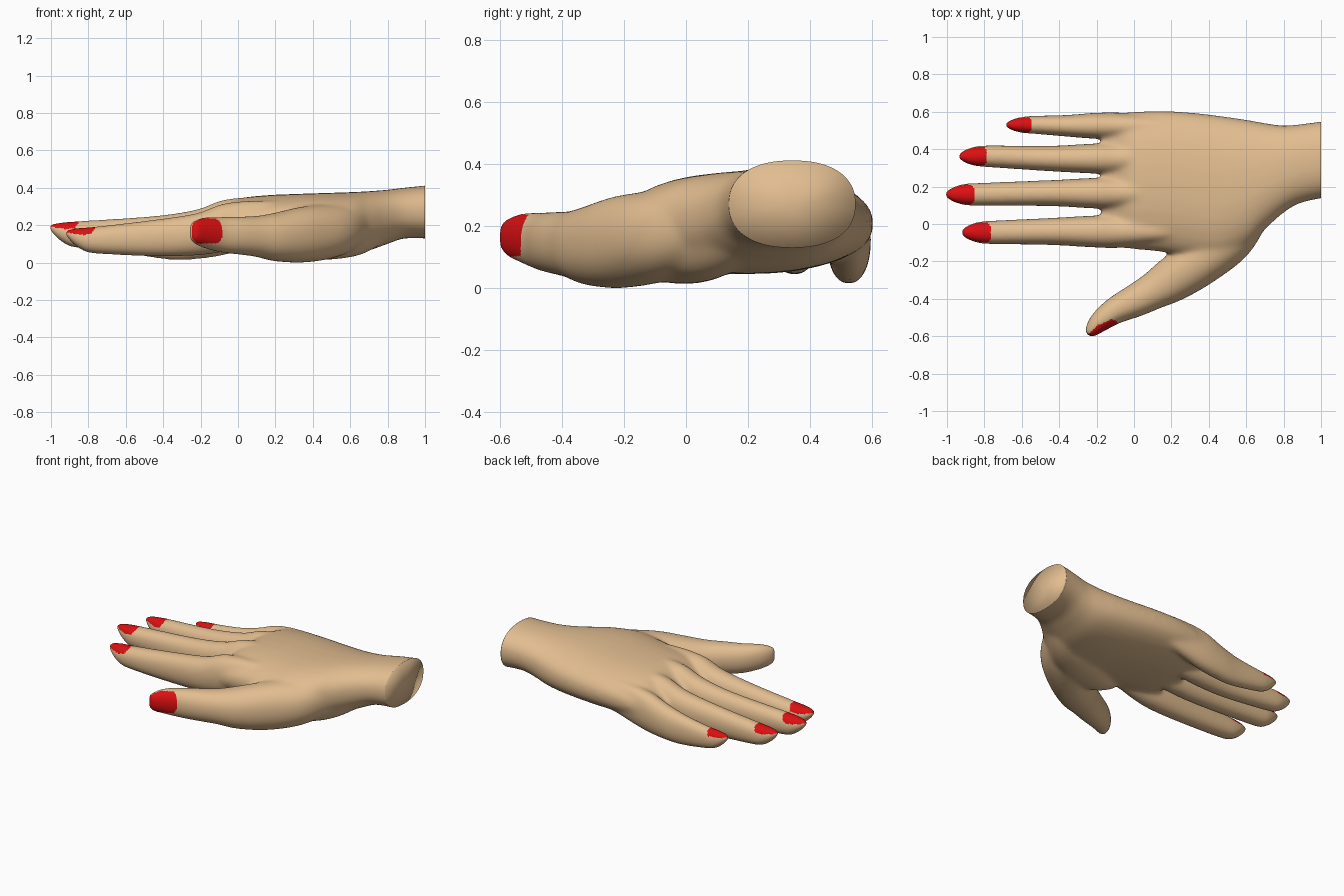
import bpy, bmesh, math
from mathutils import Vector

if "Cube" in bpy.data.objects:
    bpy.data.objects.remove(bpy.data.objects["Cube"])

VOXEL = 0.008


def material(name, rgb):
    m = bpy.data.materials.new(name)
    m.diffuse_color = (*rgb, 1)
    m.use_nodes = True
    m.node_tree.nodes["Principled BSDF"].inputs["Base Color"].default_value = m.diffuse_color
    return m


skin = material("skin", (0.76, 0.51, 0.28))
red = material("nail_red", (0.72, 0.005, 0.006))


def resample(rows, steps=5):
    """Smooth interpolation through rows of numbers."""
    out = []
    for i in range(len(rows) - 1):
        p0, p1 = rows[max(i - 1, 0)], rows[i]
        p2, p3 = rows[i + 1], rows[min(i + 2, len(rows) - 1)]
        for k in range(steps):
            t = k / steps
            out.append([b + 0.5 * t * (c - a + t * (2 * a - 5 * b + 4 * c - d
                        + t * (3 * (b - c) + d - a)))
                        for a, b, c, d in zip(p0, p1, p2, p3)])
    return out + [list(rows[-1])]


def loft(bm, rows, power=2.2, follow=False, n=32):
    """Closed tube; each row is x, y, z, half width, half height."""
    rows = resample(rows)
    rings = []
    for i, (x, y, z, w, h) in enumerate(rows):
        side = Vector((0, 1, 0))
        if follow:
            a, b = rows[max(i - 1, 0)], rows[min(i + 1, len(rows) - 1)]
            side = Vector((a[1] - b[1], b[0] - a[0], 0)).normalized()
        ring = []
        for k in range(n):
            c, s = math.cos(math.tau * k / n), math.sin(math.tau * k / n)
            u = math.copysign(abs(c) ** (2 / power), c) * w
            v = math.copysign(abs(s) ** (2 / power), s) * h
            ring.append(bm.verts.new(Vector((x, y, z + v)) + side * u))
        rings.append(ring)
    for r, q in zip(rings, rings[1:]):
        for k in range(n):
            bm.faces.new((r[k], r[(k + 1) % n], q[(k + 1) % n], q[k]))
    bm.faces.new(rings[0][::-1])
    bm.faces.new(rings[-1])


bm = bmesh.new()

# Palm and wrist: x, y range, z range
palm = [(-.17, -.09, .565, .10, .22), (-.10, -.12, .59, .075, .28),
        (0, -.135, .60, .06, .34), (.15, -.15, .605, .055, .36),
        (.30, -.18, .597, .05, .367), (.45, -.20, .58, .045, .372),
        (.60, -.13, .558, .05, .377), (.70, -.03, .54, .065, .382),
        (.80, .06, .527, .10, .39), (.90, .115, .535, .13, .402),
        (1.08, .15, .56, .125, .42)]
loft(bm, [(x, (a + b) / 2, (c + d) / 2, (b - a) / 2, (d - c) / 2)
          for x, a, b, c, d in palm], 2.3)

# Heel of the palm
loft(bm, [(.10, -.06, .16, .05, .08), (.22, -.05, .155, .12, .125),
          (.40, -.01, .155, .17, .142), (.58, .05, .17, .15, .145),
          (.70, .12, .19, .12, .13), (.82, .20, .23, .08, .09)])

# Fingers: tip x, tip y, base y, tip width scale, base width scale, drop at tip, drop at base
fingers = [(-.68, .53, .525, .80, .85, .04, .04),
           (-.93, .362, .35, .96, .99, .01, .01),
           (-1.0, .158, .165, 1, 1.01, 0, 0),
           (-.915, -.045, -.04, 1.03, 1.05, .03, .02)]
tip_part = [(-.011, .018, .18, .203), (.025, .038, .137, .212),
            (.08, .055, .097, .218), (.15, .061, .078, .223)]
base_part = [(-.45, .069, .053, .25), (-.22, .081, .058, .285),
             (-.07, .083, .08, .338), (.15, .06, .14, .352),
             (.34, .03, .19, .33)]
nails = []      # tip, direction along nail, outward direction, length, half width
for tx, ty, by, ws, wb, dt, db in fingers:
    rows = [(tx + d, ty, (lo + hi) / 2 - dt, w * ws, (hi - lo) / 2)
            for d, w, lo, hi in tip_part]
    rows += [(max(x, tx + .33) if x < -.4 else x, by, (lo + hi) / 2 - db,
              w * wb, (hi - lo) / 2) for x, w, lo, hi in base_part]
    loft(bm, rows)
    nails.append((Vector((tx, ty, .2 - dt)), Vector((1, 0, 0)),
                  Vector((0, 0, 1)), .148 * (.5 + .5 * ws), .052 * ws))

# Thumb with the ball of the palm
loft(bm, [(-.248, -.592, .165, .022, .05), (-.225, -.567, .163, .04, .066),
          (-.18, -.52, .16, .058, .083), (-.10, -.462, .15, .073, .095),
          (0, -.413, .145, .088, .102), (.10, -.36, .14, .10, .11),
          (.20, -.30, .137, .12, .13), (.35, -.20, .15, .133, .15),
          (.50, -.07, .17, .145, .145), (.62, .05, .20, .11, .12),
          (.74, .17, .23, .06, .08)], 2.2, follow=True)
along = Vector((.84, .54, 0)).normalized()
nails.append((Vector((-.245, -.60, .17)), along,
              Vector((.54, -.84, .12)).normalized(), .172, .068))

bmesh.ops.recalc_face_normals(bm, faces=bm.faces)
raw = bpy.data.meshes.new("hand_parts")
bm.to_mesh(raw)
bm.free()
hand = bpy.data.objects.new("hand", raw)
bpy.context.collection.objects.link(hand)

# Fuse all parts into one skin
mod = hand.modifiers.new("fuse", 'REMESH')
mod.mode = 'VOXEL'
mod.voxel_size = VOXEL
dg = bpy.context.evaluated_depsgraph_get()
mesh = bpy.data.meshes.new_from_object(hand.evaluated_get(dg))
hand.modifiers.clear()
hand.data = mesh
mesh.name = "hand"
mesh.materials.clear()
mesh.materials.append(skin)
mesh.materials.append(red)

# Soften the joins, then cut the wrist flat with a rounded-looking end
bm = bmesh.new()
bm.from_mesh(mesh)
for _ in range(26):
    bmesh.ops.smooth_vert(bm, verts=bm.verts, factor=0.5,
                          use_axis_x=True, use_axis_y=True, use_axis_z=True)
cut = bmesh.ops.bisect_plane(bm, geom=bm.verts[:] + bm.edges[:] + bm.faces[:],
                             plane_co=(1, 0, 0), plane_no=(1, 0, 0), clear_outer=True)
edges = [e for e in cut["geom_cut"] if isinstance(e, bmesh.types.BMEdge)]
cap = bmesh.ops.holes_fill(bm, edges=edges, sides=0)["faces"]
bmesh.ops.poke(bm, faces=cap)
bm.normal_update()

# Paint the nails by position and facing
for f in bm.faces:
    f.smooth = True
    f.material_index = 0
    c = f.calc_center_median()
    for tip, direction, out, length, half in nails:
        p = c - tip
        s, u = p.dot(direction), p.dot(out.cross(direction)) / half
        if (abs(u) < 1 and -.03 < s < length * (1 - .12 * u ** 4)
                and abs(p.dot(out)) < .08 and f.normal.dot(out) > .3):
            f.material_index = 1
bm.to_mesh(mesh)
bm.free()
